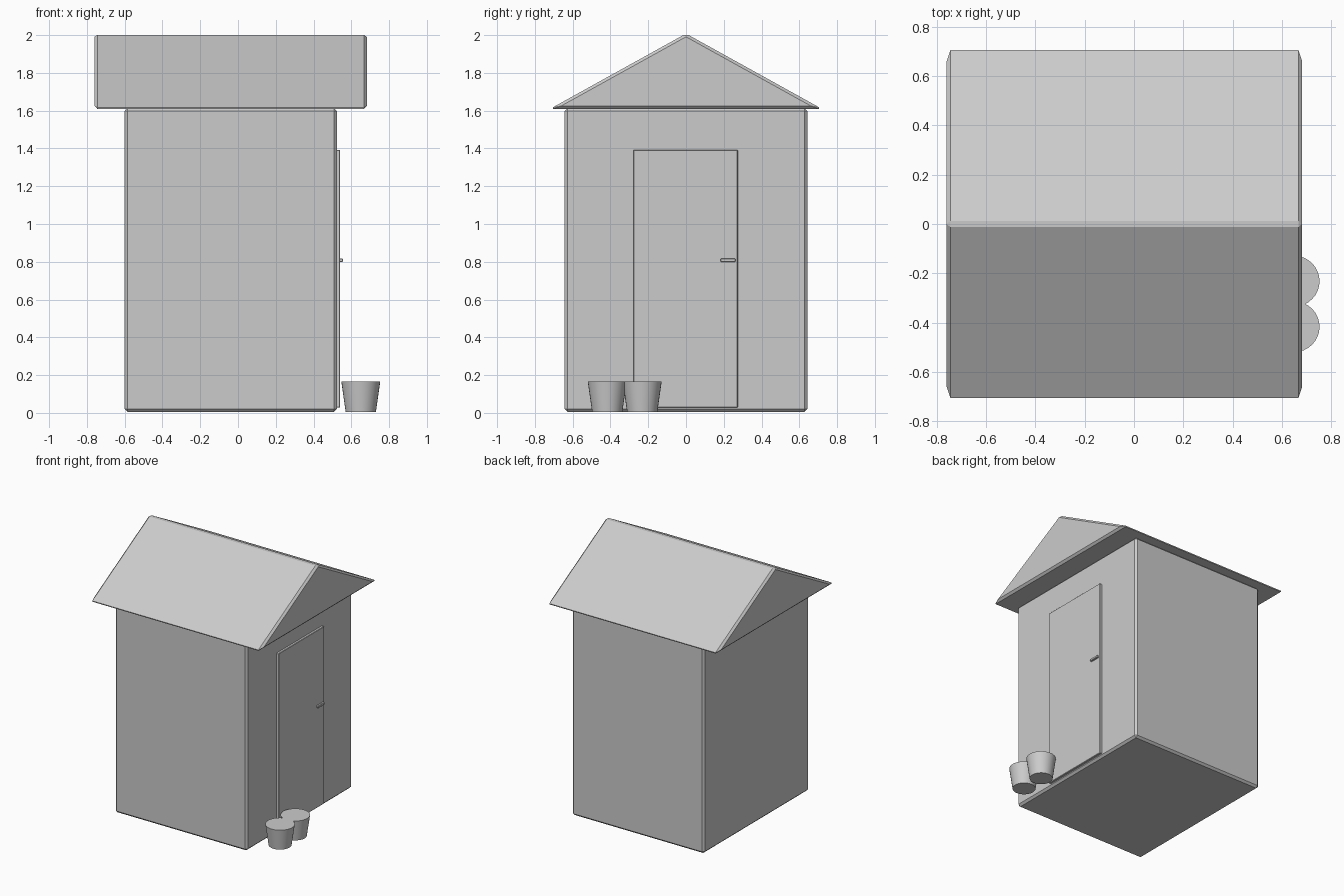
import bpy, bmesh

if "Cube" in bpy.data.objects:
    bpy.data.objects.remove(bpy.data.objects["Cube"])


def make_object(name, bm):
    bmesh.ops.recalc_face_normals(bm, faces=bm.faces[:])
    mesh = bpy.data.meshes.new(name)
    bm.to_mesh(mesh)
    bm.free()
    obj = bpy.data.objects.new(name, mesh)
    bpy.context.collection.objects.link(obj)
    return obj


def chamfer(bm, width):
    bmesh.ops.bevel(bm, geom=bm.edges[:], offset=width, segments=1,
                    affect='EDGES', clamp_overlap=True)


def extrude_x(name, profile, x0, x1, bevel):
    """Closed (y, z) profile swept along x, with chamfered edges."""
    bm = bmesh.new()
    face = bm.faces.new([bm.verts.new((x0, y, z)) for y, z in profile])
    ext = bmesh.ops.extrude_face_region(bm, geom=[face], use_keep_orig=True)
    moved = [g for g in ext['geom'] if isinstance(g, bmesh.types.BMVert)]
    bmesh.ops.translate(bm, verts=moved, vec=(x1 - x0, 0, 0))
    bmesh.ops.recalc_face_normals(bm, faces=bm.faces[:])
    if bevel:
        chamfer(bm, bevel)
    return make_object(name, bm)


def rect(y0, y1, z0, z1):
    return [(y0, z0), (y1, z0), (y1, z1), (y0, z1)]


# Shed body and gabled roof
extrude_x("walls", rect(-0.642, 0.642, 0.005, 1.612), -0.6, 0.523, 0.015)
extrude_x("roof", [(-0.719, 1.61), (0.719, 1.61), (0, 2.008)], -0.76, 0.682, 0.015)

# Door and handle on the right gable side
extrude_x("door", rect(-0.279, 0.274, 0.028, 1.392), 0.5, 0.541, 0.003)
extrude_x("door_handle", rect(0.183, 0.262, 0.799, 0.817), 0.53, 0.555, 0.003)

# Two tapered plant pots
for i, y in enumerate((-0.417, -0.232)):
    bm = bmesh.new()
    bmesh.ops.create_cone(bm, cap_ends=True, segments=32,
                          radius1=0.08, radius2=0.103, depth=0.16)
    pot = make_object(f"pot_{i + 1}", bm)
    pot.location = (0.65, y, 0.085)
    bpy.ops.object.select_all(action='DESELECT')
    pot.select_set(True)
    bpy.context.view_layer.objects.active = pot
    bpy.ops.object.shade_smooth_by_angle()
